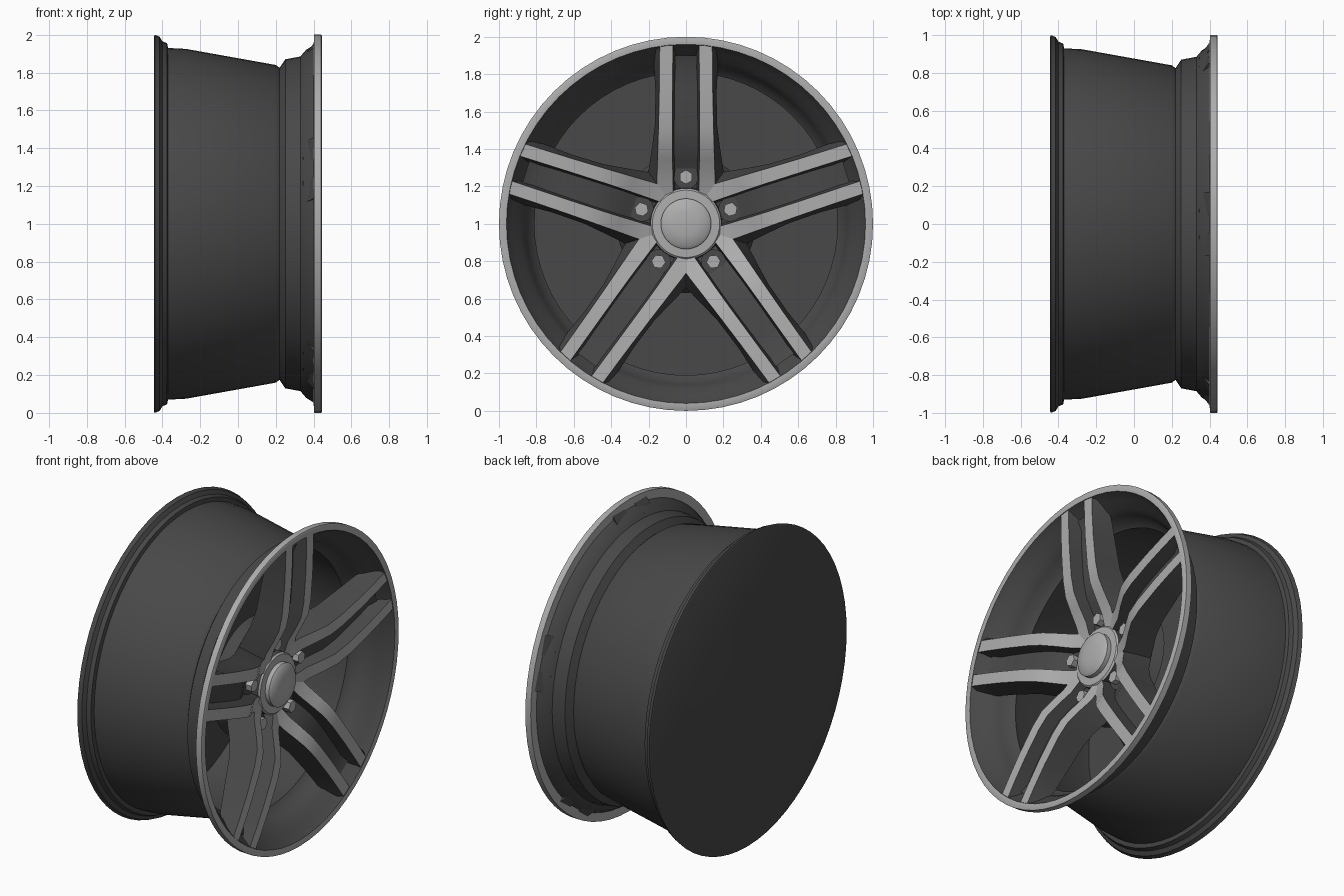
import bpy, bmesh, math
from mathutils import Vector

cube = bpy.data.objects.get("Cube")
if cube:
    bpy.data.objects.remove(cube, do_unlink=True)


def material(name, value):
    m = bpy.data.materials.new(name)
    m.use_nodes = True
    colour = (value, value, value, 1)
    m.diffuse_color = colour
    m.node_tree.nodes["Principled BSDF"].inputs["Base Color"].default_value = colour
    return m


dark = material("dark grey", 0.065)
silver = material("silver", 0.42)
SPOKES = [math.radians(90 + 72 * i) for i in range(5)]


def place(x, r, t, a):
    """Depth x, distance r along the spoke direction a, sideways offset t."""
    return Vector((x, r * math.cos(a) - t * math.sin(a),
                   1 + r * math.sin(a) + t * math.cos(a)))


def finish(name, bm, is_silver, angle=35):
    bmesh.ops.remove_doubles(bm, verts=bm.verts, dist=1e-5)
    bmesh.ops.recalc_face_normals(bm, faces=bm.faces)
    for f in bm.faces:
        f.material_index = int(is_silver(f))
    mesh = bpy.data.meshes.new(name)
    bm.to_mesh(mesh)
    bm.free()
    mesh.materials.append(dark)
    mesh.materials.append(silver)
    ob = bpy.data.objects.new(name, mesh)
    bpy.context.collection.objects.link(ob)
    bpy.ops.object.select_all(action='DESELECT')
    ob.select_set(True)
    bpy.context.view_layer.objects.active = ob
    bpy.ops.object.shade_smooth_by_angle(angle=math.radians(angle))
    return ob


def lathe(name, profile, is_silver, steps=64, angle=35):
    """Spin a profile of (x, radius) points about the wheel axis."""
    bm = bmesh.new()
    verts = [bm.verts.new((x, 0, 1 + r)) for x, r in profile]
    edges = [bm.edges.new(pair) for pair in zip(verts, verts[1:])]
    bmesh.ops.spin(bm, geom=verts + edges, cent=(0, 0, 1), axis=(1, 0, 0),
                   angle=math.tau, steps=steps, use_merge=True)
    return finish(name, bm, is_silver, angle)


def loft(bm, sections):
    """Join four-cornered sections into a closed bar."""
    rings = [[bm.verts.new(p) for p in s] for s in sections]
    for a, b in zip(rings, rings[1:]):
        for i in range(4):
            j = (i + 1) % 4
            bm.faces.new((a[i], a[j], b[j], b[i]))
    bm.faces.new(rings[0])
    bm.faces.new(rings[-1])


def polished_lip(f):
    c = f.calc_center_median()
    return c.x > 0.397 and math.hypot(c.y, c.z - 1) > 0.955


# Rim: closed back, tapered barrel, throat and polished front lip
lathe("rim", [
    (-0.445, 0), (-0.445, 0.99), (-0.44, 1), (-0.415, 0.99), (-0.40, 0.965),
    (-0.375, 0.955), (-0.37, 0.93), (-0.275, 0.925), (0.20, 0.84), (0.22, 0.825),
    (0.25, 0.87), (0.33, 0.885), (0.36, 0.92), (0.40, 0.945), (0.402, 1),
    (0.44, 1), (0.443, 0.995), (0.441, 0.96), (0.425, 0.95), (0.39, 0.925),
    (0.345, 0.885), (0.30, 0.86), (0.25, 0.845), (0.22, 0.81), (0.18, 0.82),
    (-0.36, 0.91), (-0.42, 0.91), (-0.42, 0)], polished_lip)

# Hub: dark core, polished centre plate and domed cap
lathe("hub_core", [(0.08, 0), (0.08, 0.37), (0.17, 0.33), (0.20, 0.24), (0.20, 0)],
      lambda f: False, 40)
lathe("hub_plate", [(0.18, 0), (0.18, 0.195), (0.275, 0.19), (0.285, 0.18), (0.295, 0)],
      lambda f: f.normal.x > 0.5, 40)
lathe("centre_cap", [(0.27, 0), (0.27, 0.135), (0.315, 0.135), (0.328, 0.12),
                     (0.338, 0.06), (0.34, 0)], lambda f: True, 40)

# Spoke bars: distance, face depth, thickness, inner edge, outer edge, flare
BAR = [(0.15, 0.275, 0.16, 0.068, 0.155, 0.05),
       (0.25, 0.305, 0.17, 0.070, 0.155, 0.05),
       (0.34, 0.355, 0.18, 0.072, 0.152, 0.04),
       (0.42, 0.395, 0.18, 0.073, 0.150, 0.03),
       (0.52, 0.415, 0.17, 0.073, 0.147, 0.02),
       (0.70, 0.430, 0.15, 0.072, 0.143, 0.02),
       (0.84, 0.436, 0.12, 0.071, 0.141, 0.03),
       (0.965, 0.438, 0.03, 0.070, 0.140, 0.03)]
for n, a in enumerate(SPOKES, 1):
    for side, label in ((1, "a"), (-1, "b")):
        bm = bmesh.new()
        loft(bm, [[place(x, r, side * t0, a), place(x, r, side * t1, a),
                   place(x - d, r, side * (t1 + w), a),
                   place(x - d, r, side * (t0 - 0.02), a)]
                  for r, x, d, t0, t1, w in BAR])
        finish(f"spoke_bar_{n}{label}", bm, lambda f: f.normal.x > 0.6)

    # Recessed web joining each pair of bars
    bm = bmesh.new()
    loft(bm, [[place(x - 0.085, r, -0.08, a), place(x - 0.085, r, 0.08, a),
               place(x - 0.13, r, 0.08, a), place(x - 0.13, r, -0.08, a)]
              for r, x, *_ in BAR[:-1]]
         + [[place(x, 0.90, t, a) for x, t in
             ((0.375, -0.08), (0.375, 0.08), (0.345, 0.08), (0.345, -0.08))]])
    finish(f"spoke_web_{n}", bm, lambda f: False)

    # Wheel nut in a dark round socket
    for name, radius, sides, x0, x1 in (("nut_socket", 0.066, 24, 0.18, 0.245),
                                        ("wheel_nut", 0.038, 6, 0.20, 0.285)):
        bm = bmesh.new()
        loop = [(radius * math.cos(math.tau * i / sides), radius * math.sin(math.tau * i / sides))
                for i in range(sides)]
        base = bm.faces.new([bm.verts.new(place(x0, 0.25 + u, v, a)) for u, v in loop])
        top = bmesh.ops.extrude_face_region(bm, geom=[base])["geom"]
        bmesh.ops.translate(bm, vec=(x1 - x0, 0, 0),
                            verts=[v for v in top if isinstance(v, bmesh.types.BMVert)])
        nut = name == "wheel_nut"
        finish(f"{name}_{n}", bm, lambda f: nut)
